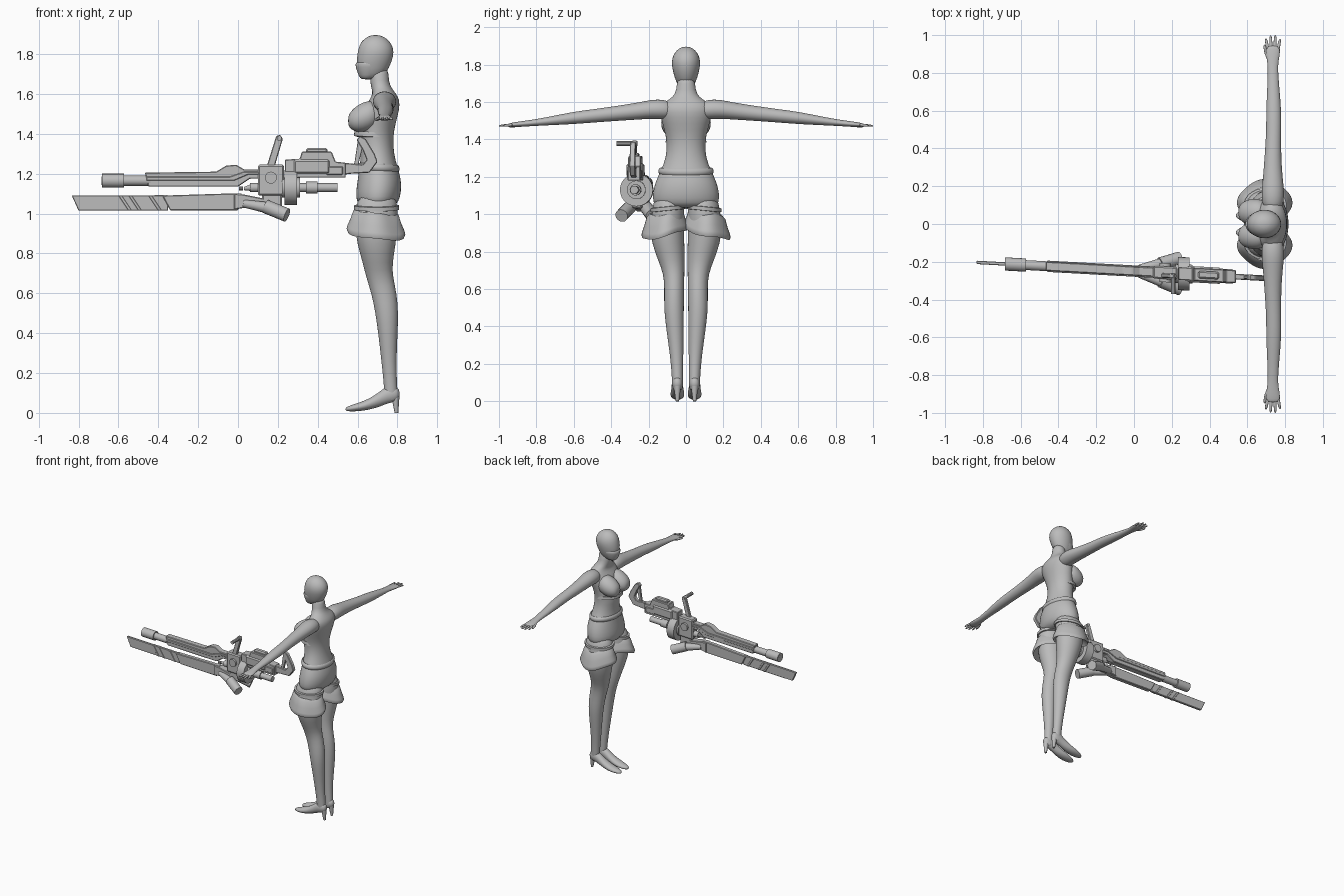
import bpy, bmesh, math
from mathutils import Matrix, Vector

grey = bpy.data.materials.new("plain grey")
grey.diffuse_color = (0.5, 0.5, 0.5, 1)

# The weapon runs along x and drifts slightly in y
GUN = Matrix(((1, 0, 0, 0), (-.055, 1, 0, -.249), (0, 0, 1, 0), (0, 0, 0, 1)))


def finish(name, bm, angle=180, subsurf=0, bevel=0, matrix=None):
    bmesh.ops.recalc_face_normals(bm, faces=bm.faces)
    me = bpy.data.meshes.new(name)
    bm.to_mesh(me)
    bm.free()
    if matrix:
        me.transform(matrix)
    me.materials.append(grey)
    if angle:
        me.shade_smooth()
        if angle < 180:
            me.set_sharp_from_angle(angle=math.radians(angle))
    ob = bpy.data.objects.new(name, me)
    bpy.context.collection.objects.link(ob)
    if subsurf:
        ob.modifiers.new("smooth", 'SUBSURF').levels = subsurf
        ob.modifiers["smooth"].render_levels = subsurf
    if bevel:
        m = ob.modifiers.new("bevel", 'BEVEL')
        m.width, m.segments = bevel, 1
    return ob


def loft(name, axis, sections, n=20, side=1, subsurf=1):
    """Ellipse sections (t, a, ra, b, rb) stacked along an axis; side=-1 mirrors y."""
    bm = bmesh.new()
    rings = []
    for t, a, ra, b, rb in sections:
        ring = []
        for i in range(n):
            w = math.tau * i / n
            p, q = a + ra * math.cos(w), b + rb * math.sin(w)
            x, y, z = {'z': (p, q, t), 'y': (p, t, q), 'x': (t, p, q)}[axis]
            ring.append(bm.verts.new((x, y * side, z)))
        rings.append(ring)
    for r, s in zip(rings, rings[1:]):
        for i in range(n):
            bm.faces.new((r[i], r[(i + 1) % n], s[(i + 1) % n], s[i]))
    bm.faces.new(rings[0])
    bm.faces.new(rings[-1])
    return finish(name, bm, subsurf=subsurf)


def band(name, c, rx, ry, profile, wave=0, tilt_x=0, tilt_y=0, n=40):
    """Closed profile (radius factor, dz) swept round an ellipse."""
    bm = bmesh.new()
    rings = []
    for i in range(n):
        w = math.tau * i / n
        k = 1 + wave * math.cos(4 * w)
        ring = []
        for f, dz in profile:
            x, y = rx * f * k * math.cos(w), ry * f * k * math.sin(w)
            z = dz + tilt_x * x + tilt_y * y + wave * .15 * math.sin(3 * w)
            ring.append(bm.verts.new((c[0] + x, c[1] + y, c[2] + z)))
        rings.append(ring)
    m = len(profile)
    for i in range(n):
        r, s = rings[i], rings[(i + 1) % n]
        for j in range(m):
            bm.faces.new((r[j], r[(j + 1) % m], s[(j + 1) % m], s[j]))
    return finish(name, bm, angle=60)


def plate(name, pts, half, bevel=.004, y=0):
    """Outline in x/z extruded across y, placed on the weapon."""
    bm = bmesh.new()
    f = bm.faces.new([bm.verts.new((x, y - half, z)) for x, z in pts])
    ext = bmesh.ops.extrude_face_region(bm, geom=[f])['geom']
    bmesh.ops.translate(bm, vec=(0, 2 * half, 0), verts=[v for v in ext if isinstance(v, bmesh.types.BMVert)])
    return finish(name, bm, angle=0, bevel=bevel, matrix=GUN)


def block(name, x0, x1, z0, z1, half, y=0):
    return plate(name, [(x0, z0), (x1, z0), (x1, z1), (x0, z1)], half, .008, y)


def tube(name, p, q, r, r2=None, n=16, matrix=GUN):
    p, q = Vector(p), Vector(q)
    bm = bmesh.new()
    m = Matrix.Translation((p + q) / 2) @ (q - p).to_track_quat('Z', 'Y').to_matrix().to_4x4()
    bmesh.ops.create_cone(bm, cap_ends=True, segments=n, radius1=r, radius2=r if r2 is None else r2,
                          depth=(q - p).length, matrix=m)
    return finish(name, bm, angle=35, matrix=matrix)


# ---- Figure: torso, head, mask ----
loft("torso", 'z', [(1.03, .70, .08, 0, .15), (1.06, .70, .108, 0, .178), (1.11, .705, .114, 0, .179),
     (1.17, .71, .11, 0, .166), (1.23, .705, .096, 0, .137), (1.30, .70, .082, 0, .106),
     (1.38, .69, .087, 0, .102), (1.45, .705, .085, 0, .115), (1.52, .72, .09, 0, .138),
     (1.57, .735, .077, 0, .142), (1.60, .735, .058, 0, .115), (1.625, .722, .052, 0, .07),
     (1.66, .708, .046, 0, .05), (1.74, .71, .048, 0, .048)], n=28)
loft("head", 'z', [(1.67, .665, .03, 0, .025), (1.70, .675, .068, 0, .052), (1.76, .682, .09, 0, .07),
     (1.81, .692, .092, 0, .079), (1.85, .691, .082, 0, .07), (1.88, .69, .055, 0, .048),
     (1.896, .69, .02, 0, .018)], n=24)
loft("face_mask", 'z', [(1.672, .645, .028, 0, .03), (1.69, .655, .05, 0, .044), (1.74, .665, .078, 0, .064),
     (1.76, .672, .083, 0, .066), (1.765, .675, .06, 0, .05)], n=24)

# Clothing bands at the ribs and waist
roll = [(1 + .10 * math.cos(math.tau * i / 8), .019 * math.sin(math.tau * i / 8)) for i in range(8)]
thin = [(.9, .012), (1.04, .014), (1.07, -.01), (.9, -.014)]
band("top_hem", (.68, 0, 1.395), .092, .102, thin, tilt_x=-.05)
band("waist_roll", (.705, 0, 1.23), .096, .135, roll, tilt_x=-.06)

cuff = [(.85, .07), (1.02, .055), (1.14, .015), (1.28, -.02), (1.31, -.035), (1.26, -.05), (1.05, -.03), (.85, -.02)]
hem = [(.9, .012), (1.03, .01), (1.03, -.01), (.9, -.012)]
for s, tag in ((1, "left"), (-1, "right")):
    # Bust
    loft(tag + "_bust", 'x', [(.552, .062, .02, 1.465, .02), (.565, .062, .048, 1.468, .046),
         (.60, .062, .068, 1.475, .07), (.65, .062, .076, 1.49, .08), (.71, .06, .06, 1.50, .06)], side=s)
    # Leg
    loft(tag + "_leg", 'z', [(1.11, .70, .09, .09, .075), (1.02, .695, .11, .096, .089), (.93, .692, .106, .10, .091),
         (.85, .695, .099, .097, .089), (.75, .70, .074, .078, .071), (.68, .71, .068, .064, .056),
         (.60, .733, .064, .063, .053), (.50, .747, .058, .065, .054), (.40, .752, .049, .060, .048),
         (.25, .757, .037, .050, .036), (.14, .765, .033, .046, .030), (.08, .768, .035, .045, .030),
         (.055, .77, .025, .045, .022)], side=s)
    # Heeled shoe
    loft(tag + "_shoe", 'x', [(.538, .045, .008, .018, .008), (.56, .045, .027, .022, .015), (.61, .046, .038, .03, .022),
         (.66, .046, .037, .044, .028), (.71, .046, .031, .068, .038), (.75, .046, .031, .093, .045),
         (.79, .046, .029, .095, .04), (.812, .046, .014, .095, .02)], side=s)
    tube(tag + "_heel", (.795, s * .046, 0), (.79, s * .046, .08), .009, .02, 12, None)
    # Shorts hem and flared thigh cuff
    band(tag + "_shorts_hem", (.695, s * .096, 1.03), .11, .091, hem, tilt_y=-.1 * s)
    band(tag + "_thigh_cuff", (.692, s * .113, .945), .108, .092, cuff, wave=.04, tilt_x=-.1, tilt_y=-.22 * s)
    # Arm
    loft(tag + "_arm", 'y', [(.06, .735, .04, 1.555, .04), (.12, .735, .06, 1.56, .054), (.18, .735, .06, 1.562, .052),
         (.25, .735, .052, 1.552, .046), (.36, .735, .044, 1.54, .041), (.48, .74, .040, 1.527, .036),
         (.60, .74, .041, 1.515, .034), (.74, .737, .031, 1.497, .022), (.84, .735, .025, 1.486, .016),
         (.89, .735, .037, 1.481, .015), (.93, .736, .038, 1.478, .012), (.945, .736, .03, 1.477, .008)], side=s)
    # Fingers and thumb
    for i, tip in enumerate((.982, .998, 1.0, .98)):
        x, d = .708 + .0185 * i, (i - 1.5) * .003
        loft(f"{tag}_finger_{i + 1}", 'y', [(.92, x, .009, 1.478, .009), (.955, x + d, .009, 1.476, .008),
             (tip - .008, x + 2 * d, .007, 1.473, .006), (tip, x + 2 * d, .004, 1.472, .003)], n=8, side=s)
    loft(tag + "_thumb", 'y', [(.87, .715, .012, 1.48, .01), (.905, .699, .011, 1.474, .01),
         (.94, .692, .008, 1.47, .008), (.95, .692, .004, 1.47, .004)], n=8, side=s)

# ---- Weapon: lower blade ----
plate("blade", [(-.834, 1.09), (-.80, 1.015), (-.35, 1.015), (-.35, 1.092)], .009, .003)
plate("blade_spine", [(-.38, 1.09), (-.34, 1.015), (0, 1.015), (.02, 1.10), (-.06, 1.10)], .017)
for i, x in enumerate((-.60, -.55, -.45)):
    plate(f"blade_rib_{i + 1}", [(x, 1.09), (x + .05, 1.015), (x + .068, 1.015), (x + .018, 1.09)], .013, .002)
plate("blade_mount", [(-.02, 1.10), (.03, 1.095), (.13, 1.075), (.14, 1.035), (.04, 1.03), (-.02, 1.02)], .026)

# Upper barrel
tube("muzzle", (-.683, 0, 1.165), (-.573, 0, 1.165), .035)
tube("muzzle_bore", (-.6835, 0, 1.165), (-.68, 0, 1.165), .022)
tube("barrel", (-.58, 0, 1.165), (-.44, 0, 1.165), .026)
plate("barrel_shroud", [(-.467, 1.205), (-.45, 1.135), (0, 1.135), (.06, 1.175), (.11, 1.175), (.11, 1.222),
      (.03, 1.222), (-.01, 1.245), (-.06, 1.24), (-.11, 1.21)], .024)
plate("shroud_rail", [(-.46, 1.185), (-.46, 1.165), (-.02, 1.165), (.05, 1.195), (.11, 1.195),
      (.11, 1.21), (.03, 1.21), (-.04, 1.185)], .03, .003)

# Central body, gas tube and feed drum
block("central_body", .10, .23, 1.09, 1.245, .034)
block("central_body_lower", .12, .22, 1.03, 1.10, .026)
tube("pivot", (.165, -.05, 1.18), (.165, .05, 1.18), .03)
tube("gas_tube", (.06, 0, 1.13), (.24, 0, 1.13), .023)
tube("gas_tube_tip", (.03, 0, 1.125), (.07, 0, 1.13), .008, .018, 10)
tube("small_knob", (.005, 0, 1.125), (.025, 0, 1.125), .01, n=10)
tube("drum", (.232, 0, 1.13), (.295, 0, 1.13), .088, n=28)
tube("drum_hub", (.22, 0, 1.13), (.31, 0, 1.13), .05)
tube("rear_tube", (.30, 0, 1.13), (.50, 0, 1.13), .022)
tube("rear_tube_collar", (.34, 0, 1.13), (.40, 0, 1.13), .03)

# Carry lever with sideways grip
plate("lever", [(.145, 1.24), (.185, 1.24), (.225, 1.375), (.212, 1.395), (.192, 1.39)], .012, .004, -.015)
tube("lever_grip", (.207, -.11, 1.378), (.207, 0, 1.378), .013, n=10)

# Twin angled cylinders underneath
for s, tag in ((1, "left"), (-1, "right")):
    tube(tag + "_canister_arm", (.03, s * .015, 1.05), (.17, s * .055, 1.025), .02, .03)
    tube(tag + "_canister", (.14, s * .045, 1.035), (.245, s * .082, .992), .035)

# Receiver and stock
plate("receiver", [(.235, 1.18), (.54, 1.18), (.54, 1.255), (.49, 1.26), (.47, 1.31), (.32, 1.31), (.31, 1.275), (.235, 1.27)], .034)
block("receiver_top", .34, .45, 1.29, 1.328, .02)
block("receiver_side", .28, .46, 1.20, 1.27, .043)
block("receiver_rear", .44, .53, 1.19, 1.24, .038)
plate("stock", [(.53, 1.195), (.57, 1.20), (.66, 1.205), (.70, 1.26), (.685, 1.30), (.64, 1.375), (.612, 1.388),
      (.595, 1.37), (.625, 1.32), (.645, 1.27), (.625, 1.245), (.53, 1.255)], .015)
plate("stock_plate", [(.57, 1.21), (.595, 1.21), (.625, 1.33), (.612, 1.385), (.60, 1.36), (.585, 1.26)], .009, .002)
